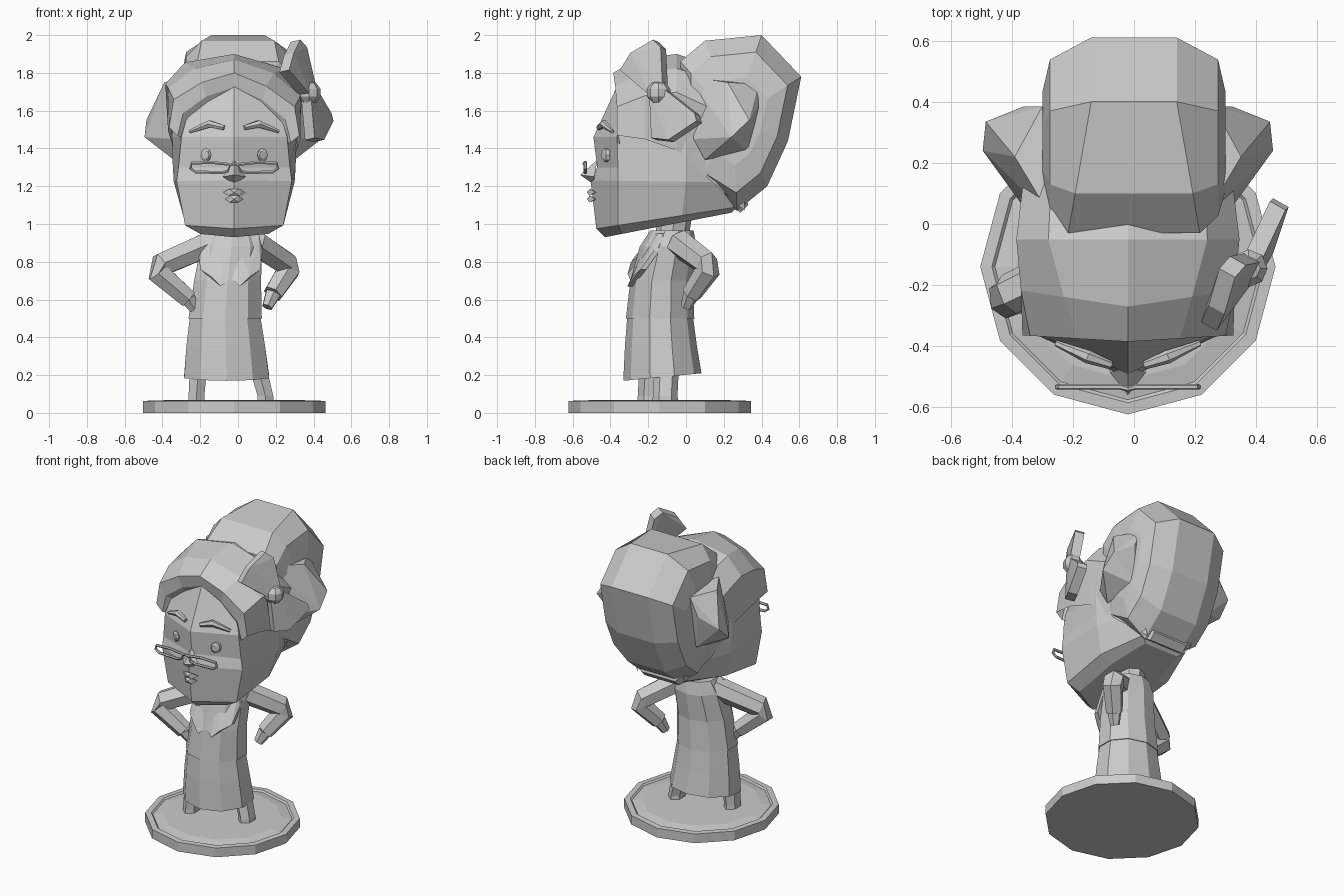
import bpy, bmesh, math
from mathutils import Vector

CX = -0.02  # left/right centre of the head

plain = bpy.data.materials.new("plain_grey")
plain.diffuse_color = (0.6, 0.6, 0.6, 1)


def finish(name, bm):
    bmesh.ops.recalc_face_normals(bm, faces=bm.faces)
    me = bpy.data.meshes.new(name)
    bm.to_mesh(me)
    bm.free()
    me.materials.append(plain)
    ob = bpy.data.objects.new(name, me)
    bpy.context.collection.objects.link(ob)
    return ob


def loft(name, rings, closed=False, sheet=False):
    """Skin a list of equal-length loops; cap or join the ends, or leave an open sheet."""
    bm = bmesh.new()
    loops = [[bm.verts.new(p) for p in r] for r in rings]
    n = len(loops[0])
    pairs = list(zip(loops, loops[1:])) + ([(loops[-1], loops[0])] if closed else [])
    for a, b in pairs:
        for i in range(n - 1 if sheet else n):
            j = (i + 1) % n
            bm.faces.new((a[i], a[j], b[j], b[i]))
    if not closed and not sheet:
        bm.faces.new(loops[0])
        bm.faces.new(loops[-1])
    return finish(name, bm)


def hull(name, pts):
    bm = bmesh.new()
    for p in pts:
        bm.verts.new(p)
    bmesh.ops.convex_hull(bm, input=bm.verts)
    loose = [v for v in bm.verts if not v.link_faces]
    bmesh.ops.delete(bm, geom=loose, context='VERTS')
    bmesh.ops.dissolve_limit(bm, angle_limit=0.03, verts=bm.verts, edges=bm.edges)
    return finish(name, bm)


def ellipse(cx, cy, z, rx, ry, n, tilt=0.0):
    out = []
    for i in range(n):
        a = 2 * math.pi * i / n - math.pi / 2
        out.append((cx + rx * math.cos(a), cy + ry * math.sin(a), z + tilt * math.sin(a)))
    return out


def tube(name, path, radii, sides=6, closed=False):
    path = [Vector(p) for p in path]
    rings, n = [], len(path)
    for i, p in enumerate(path):
        a = path[i - 1] if (i or closed) else p
        b = path[(i + 1) % n] if (i < n - 1 or closed) else p
        d = (b - a).normalized()
        ref = Vector((0, 1, 0)) if abs(d.y) < 0.9 else Vector((1, 0, 0))
        u = d.cross(ref).normalized()
        w = d.cross(u)
        r = radii[i] if isinstance(radii, list) else radii
        ang = [2 * math.pi * (k + 0.5) / sides for k in range(sides)]
        rings.append([p + u * r * math.cos(t) + w * r * math.sin(t) for t in ang])
    return loft(name, rings, closed)


def side(s, x, y, z):
    return (CX + s * x, y, z)


# Round stand with a shallow recess
loft("stand", [ellipse(CX, -0.14, z, r, r, 12) for r, z in
               ((0.483, 0), (0.483, 0.063), (0.445, 0.065), (0.435, 0.055), (0.37, 0.068))])

# Legs
for name, x0, x1, y in (("leg_left", -0.22, -0.205, -0.19), ("leg_right", 0.145, 0.09, -0.11)):
    loft(name, [ellipse(x0, y, 0.05, 0.05, 0.07, 6), ellipse(x0, y, 0.09, 0.048, 0.065, 6),
                ellipse(x1, y + 0.01, 0.3, 0.055, 0.065, 6)])

# Skirt, jacket and neck
loft("skirt", [ellipse(-0.06, -0.125, 0.19, 0.237, 0.207, 10, 0.02),
               ellipse(-0.065, -0.133, 0.36, 0.218, 0.19, 10),
               ellipse(-0.068, -0.137, 0.51, 0.196, 0.174, 10)])
loft("jacket", [ellipse(-0.068, -0.137, 0.5, 0.204, 0.181, 10),
                ellipse(-0.055, -0.13, 0.7, 0.186, 0.165, 10),
                ellipse(-0.035, -0.095, 0.88, 0.172, 0.15, 10),
                ellipse(-0.03, -0.075, 0.965, 0.135, 0.115, 10)])
loft("neck", [ellipse(-0.03, -0.075, 0.93, 0.09, 0.09, 8), ellipse(CX, -0.05, 1.1, 0.09, 0.09, 8)])

# Pointed collar, one flap each side
for s, tag in ((-1, "left"), (1, "right")):
    flap = [(0.15, -0.15, 0.95), (0.02, -0.19, 0.95), (-0.005, -0.28, 0.72),
            (0.05, -0.31, 0.67), (0.10, -0.285, 0.72), (0.16, -0.24, 0.76), (0.17, -0.17, 0.86)]
    pts = [(-0.04 + s * x, y + t, z) for x, y, z in flap for t in (0, 0.03)]
    hull("collar_" + tag, pts)

# Arms bent with hands on hips
arms = {"left": ((-0.14, -0.1, 0.90), (-0.45, -0.25, 0.765), (-0.265, -0.2, 0.605), (-0.23, -0.19, 0.55)),
        "right": ((0.09, -0.04, 0.90), (0.28, 0.13, 0.775), (0.185, 0.03, 0.63), (0.155, 0.0, 0.56))}
for tag, pts in arms.items():
    sh, el, wr, tip = [Vector(p) for p in pts]
    e1, e2 = el.lerp(sh, 0.13), el.lerp(wr, 0.13)
    tube("sleeve_" + tag, [sh, e1, e2, wr], [0.075, 0.068, 0.066, 0.055])
    tube("hand_" + tag, [wr, tip], [0.045, 0.03])


# Head, built from rings with a centre crease at the front
def head_ring(zf, zb, yf, xc, yc, xs, ys, xb, yb):
    half = [(0, yf), (xc, yc), (xs, ys), (xb, yb)]
    flat = half + [(-x, y) for x, y in half[:0:-1]]
    return [(CX + x, y, zf + (zb - zf) * (y - yf) / (yb - yf)) for x, y in flat]


loft("head", [head_ring(0.93, 1.06, -0.43, 0.18, -0.34, 0.18, -0.02, 0.13, 0.24),
              head_ring(0.975, 1.09, -0.475, 0.26, -0.36, 0.27, -0.02, 0.17, 0.27),
              head_ring(1.23, 1.22, -0.505, 0.305, -0.36, 0.32, 0.0, 0.22, 0.3),
              head_ring(1.30, 1.30, -0.47, 0.295, -0.36, 0.325, 0.0, 0.22, 0.3),
              head_ring(1.46, 1.46, -0.49, 0.28, -0.365, 0.33, 0.0, 0.22, 0.3),
              head_ring(1.74, 1.74, -0.36, 0.2, -0.3, 0.3, 0.0, 0.2, 0.25)])

# Nose
hull("nose", [(CX, -0.47, 1.34), (CX - 0.06, -0.485, 1.25), (CX + 0.06, -0.485, 1.25),
              (CX, -0.56, 1.26), (CX, -0.49, 1.21)])

# Lips
for name, z, w, h in (("upper_lip", 1.168, 0.06, 0.018), ("lower_lip", 1.132, 0.05, 0.018)):
    hull(name, [(CX + x, y, z + dz) for x, y, dz in
                ((-w, -0.48, 0), (w, -0.48, 0), (-w * 0.5, -0.51, h), (w * 0.5, -0.51, h),
                 (-w * 0.5, -0.51, -h), (w * 0.5, -0.51, -h), (0, -0.525, 0), (0, -0.47, 0))])

for s, tag in ((-1, "left"), (1, "right")):
    # Eye
    ring = ellipse(0, 0, 0, 0.028, 0.036, 8, 0.036)
    loft("eye_" + tag, [[side(s, 0.15 + x * k, y0 + x * 0.35, 1.365 + z * k) for x, _, z in ring]
                        for y0, k in ((-0.40, 1), (-0.432, 1), (-0.442, 0.6))])
    # Eyebrow
    tube("eyebrow_" + tag, [side(s, *p) for p in ((0.055, -0.462, 1.51), (0.13, -0.435, 1.53),
                                                  (0.235, -0.39, 1.49))], [0.014, 0.022, 0.01])
    # Spectacle frame
    tube("lens_frame_" + tag, [side(s, x, -0.533, z) for x, z in
                               ((0.02, 1.315), (0.12, 1.326), (0.225, 1.322), (0.232, 1.295),
                                (0.205, 1.276), (0.07, 1.272), (0.035, 1.28))], 0.009, 6, True)
    # Side roll of hair
    hull("side_hair_" + tag, [side(s, *p) for p in (
        (0.25, 0.02, 1.78), (0.28, 0.385, 1.74), (0.37, 0.22, 1.75), (0.465, 0.335, 1.55),
        (0.34, 0.385, 1.62), (0.475, 0.24, 1.46), (0.33, 0.04, 1.45), (0.32, 0.1, 1.34),
        (0.29, 0.33, 1.38), (0.1, 0.2, 1.5))])
tube("spectacle_bridge", [(CX - 0.025, -0.533, 1.31), (CX, -0.54, 1.32), (CX + 0.025, -0.533, 1.31)], 0.009)


# Swept hair cap: arches lofted from under the fringe to the nape
def arch(y, low, mid, top, xl, xm, xt, lean=0.0):
    pts = [(-xl, low), (-xm, mid), (-xt, top - 0.06), (0, top), (xt, top - 0.06), (xm, mid), (xl, low)]
    return [(CX + x, y + abs(x) * lean, z - 0.06 * x) for x, z in pts]


loft("hair_cap", [arch(-0.32, 1.43, 1.53, 1.66, 0.26, 0.22, 0.12),
                  arch(-0.365, 1.45, 1.57, 1.725, 0.30, 0.27, 0.15),
                  arch(-0.385, 1.49, 1.64, 1.80, 0.345, 0.32, 0.17, 0.06),
                  arch(-0.27, 1.47, 1.70, 1.87, 0.35, 0.35, 0.21, 0.15),
                  arch(-0.05, 1.41, 1.72, 1.90, 0.33, 0.365, 0.26),
                  arch(0.16, 1.22, 1.62, 1.83, 0.28, 0.34, 0.25),
                  arch(0.31, 1.08, 1.5, 1.75, 0.17, 0.28, 0.2)], sheet=True)

# Large bun at the back: a side outline, shrunk towards both sides
outline = ((-0.03, 1.86), (0.10, 1.97), (0.40, 2.0), (0.61, 1.78), (0.54, 1.44),
           (0.43, 1.20), (0.27, 1.07), (0.06, 1.2), (-0.03, 1.5))
bun = []
for x, k in ((-0.30, 0.5), (-0.275, 0.8), (-0.14, 1), (0.14, 1), (0.275, 0.8), (0.30, 0.5)):
    # the middle panel widens towards the front
    flare = 0.2 if k == 1 else 0.0
    bun.append([(x * (1 + flare * max(0, 0.4 - y) / 0.16) if z > 1.8 else x,
                 0.25 + (y - 0.25) * k, 1.55 + (z - 1.55) * k) for y, z in outline])
loft("hair_bun", bun)
# Nape band below the bun
hull("nape_band", [(CX + s * x, y, z) for s in (-1, 1) for x, y, z in
                   ((0.2, 0.2, 1.12), (0.13, 0.29, 1.06), (0.2, 0.3, 1.2), (0.13, 0.33, 1.1))])

# Hair bow: knot and two fanned loops
knot = Vector((0.375, -0.145, 1.695))
out = Vector((0.85, -0.48, 0.2)).normalized()
bm = bmesh.new()
bmesh.ops.create_uvsphere(bm, u_segments=8, v_segments=5, radius=0.065)
bmesh.ops.translate(bm, verts=bm.verts, vec=knot)
finish("bow_knot", bm)
loops = {"upper": ((0.245, -0.335, 1.81), (0.27, -0.28, 1.90), (0.305, -0.16, 1.97), (0.34, -0.12, 1.93)),
         "lower": ((0.38, -0.17, 1.45), (0.43, -0.08, 1.44), (0.48, 0.07, 1.54), (0.47, 0.06, 1.58))}
for tag, ends in loops.items():
    pts = [Vector(e) + out * t for e in ends for t in (-0.03, 0.03)]
    pts += [knot + Vector((0.015 * d, 0.035 * d, 0.02 * d)) + out * t for d in (-1, 1) for t in (-0.03, 0.03)]
    hull("bow_loop_" + tag, pts)
